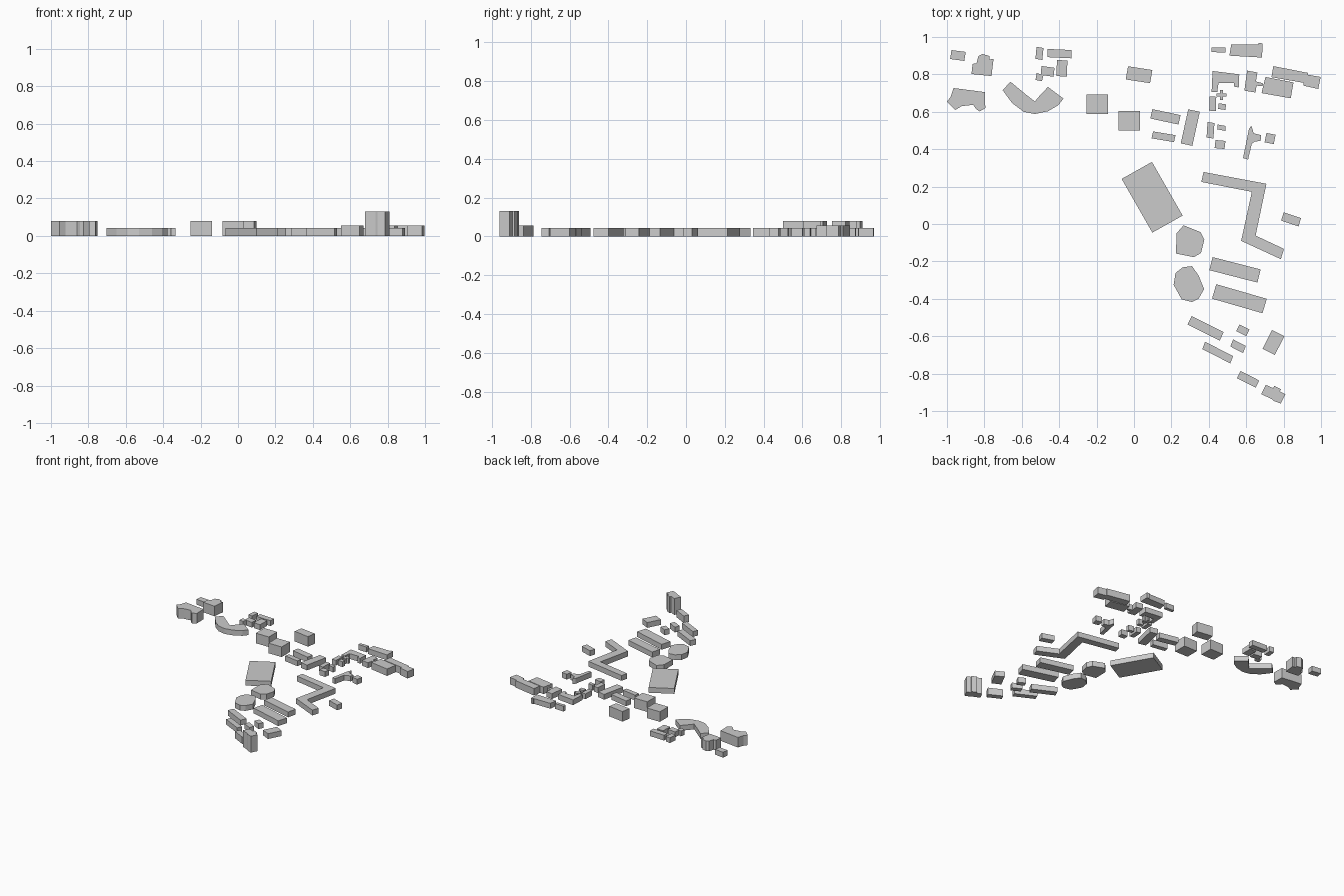
import bpy, bmesh

LOW, MID, HIGH, TOWER = 0.042, 0.055, 0.08, 0.13


def block(name, pts, h=LOW):
    """Extrude a ground outline straight up into a flat-roofed building."""
    bm = bmesh.new()
    base = bm.faces.new([bm.verts.new((x, y, 0)) for x, y in pts])
    ext = bmesh.ops.extrude_face_region(bm, geom=[base], use_keep_orig=True)
    for v in ext["geom"]:
        if isinstance(v, bmesh.types.BMVert):
            v.co.z = h
    bmesh.ops.recalc_face_normals(bm, faces=bm.faces)
    me = bpy.data.meshes.new(name)
    bm.to_mesh(me)
    bm.free()
    ob = bpy.data.objects.new(name, me)
    bpy.context.collection.objects.link(ob)


def slab(name, a, b, c, h=LOW):
    """Rectangular building from three consecutive corners."""
    block(name, [a, b, c, (a[0] + c[0] - b[0], a[1] + c[1] - b[1])], h)


# north-west group
slab("west_cottage", (-.976, .93), (-.90, .92), (-.907, .872))
block("west_stepped_block", [(-.832, .898), (-.81, .909), (-.773, .898), (-.773, .88), (-.751, .882),
      (-.762, .791), (-.869, .802), (-.863, .856), (-.842, .86)], HIGH)
block("west_winged_block", [(-.965, .727), (-.797, .705), (-.795, .62), (-.825, .602), (-.845, .615),
      (-.86, .637), (-.922, .63), (-.955, .61), (-1, .655), (-.98, .68)], HIGH)
block("crescent_building", [(-.703, .716), (-.66, .76), (-.575, .69), (-.53, .655), (-.505, .685),
      (-.46, .733), (-.377, .67), (-.405, .635), (-.46, .603), (-.53, .588), (-.59, .6), (-.65, .645)])
slab("north_house_a", (-.521, .947), (-.484, .941), (-.49, .877))
slab("north_house_b", (-.463, .936), (-.335, .93), (-.335, .886))
slab("north_house_c", (-.412, .877), (-.356, .874), (-.359, .788))
block("north_stepped_house", [(-.495, .845), (-.425, .835), (-.43, .787), (-.484, .795),
      (-.492, .763), (-.527, .77), (-.52, .807), (-.498, .80)])

# middle group
slab("square_block_a", (-.255, .692), (-.14, .692), (-.14, .587), HIGH)
slab("square_block_b", (-.083, .605), (.033, .605), (.033, .5), HIGH)
slab("north_block", (-.032, .843), (.098, .823), (.086, .753), HIGH)
slab("row_house_a", (.098, .614), (.249, .582), (.238, .532))
slab("row_house_b", (.102, .495), (.222, .475), (.214, .438))
slab("cross_row_house", (.29, .613), (.352, .6), (.312, .418))

# small houses
slab("small_house_a", (.393, .545), (.43, .54), (.425, .457))
slab("small_house_b", (.447, .532), (.49, .524), (.488, .498))
slab("small_house_c", (.436, .449), (.489, .444), (.484, .401))
slab("small_house_d", (.405, .683), (.44, .68), (.437, .603))
slab("small_house_e", (.453, .645), (.492, .64), (.489, .61))
cx, cy, a, b = .468, .69, .026, .009
block("cross_house", [(cx + x, cy + y) for x, y in [
      (-b, -a), (b, -a), (b, -b), (a, -b), (a, b), (b, b),
      (b, a), (-b, a), (-b, b), (-a, b), (-a, -b), (-b, -b)]])

# north-east group
slab("far_house", (.415, .945), (.49, .943), (.488, .917))
block("far_long_building", [(.52, .96), (.665, .96), (.666, .968), (.687, .966), (.685, .89), (.51, .90)])
block("hooked_building", [(.42, .818), (.563, .80), (.56, .73), (.535, .735), (.535, .755),
      (.452, .755), (.445, .705), (.415, .707)])
block("linked_building", [(.605, .82), (.66, .81), (.652, .762), (.69, .752), (.688, .737),
      (.655, .74), (.65, .703), (.59, .713)])
block("hall", [(.703, .786), (.853, .757), (.838, .672), (.682, .70)], MID)
block("long_hall", [(.745, .844), (.93, .808), (.93, .798), (.998, .786), (.985, .722),
      (.905, .74), (.907, .755), (.735, .785)], MID)
block("narrow_building", [(.615, .51), (.628, .525), (.64, .485), (.68, .475), (.677, .445),
      (.645, .44), (.63, .43), (.61, .345), (.583, .352)])
slab("east_house", (.708, .487), (.757, .477), (.747, .427))

# large central buildings
slab("main_hall", (.096, .332), (.26, .045), (.098, -.046))
block("angled_wing", [(.372, .278), (.708, .215), (.65, -.062), (.802, -.133), (.785, -.188),
      (.573, -.09), (.63, .172), (.36, .225)])
slab("east_annex", (.80, .063), (.893, .032), (.88, -.013))
block("rounded_hall_a", [(.265, -.007), (.355, -.043), (.376, -.085), (.358, -.155), (.32, -.177),
      (.225, -.158), (.227, -.05)])
block("rounded_hall_b", [(.26, -.232), (.31, -.225), (.345, -.275), (.375, -.348), (.345, -.40),
      (.31, -.417), (.255, -.403), (.212, -.325), (.222, -.262)])
slab("long_slab_a", (.42, -.177), (.677, -.243), (.66, -.313))
slab("long_slab_b", (.44, -.322), (.71, -.40), (.687, -.477))

# southern group
slab("south_row_a", (.308, -.492), (.48, -.578), (.458, -.623))
slab("south_row_b", (.38, -.63), (.53, -.706), (.515, -.745))
slab("south_house_a", (.564, -.537), (.617, -.564), (.60, -.60))
slab("south_house_b", (.53, -.617), (.598, -.652), (.583, -.69))
slab("south_house_c", (.738, -.567), (.804, -.60), (.753, -.70))
slab("south_block", (.57, -.786), (.67, -.837), (.65, -.875), MID)
block("south_tower", [(.705, -.86), (.745, -.878), (.75, -.866), (.785, -.883), (.78, -.895), (.81, -.91),
      (.785, -.96), (.745, -.945), (.735, -.935), (.68, -.91)], TOWER)
